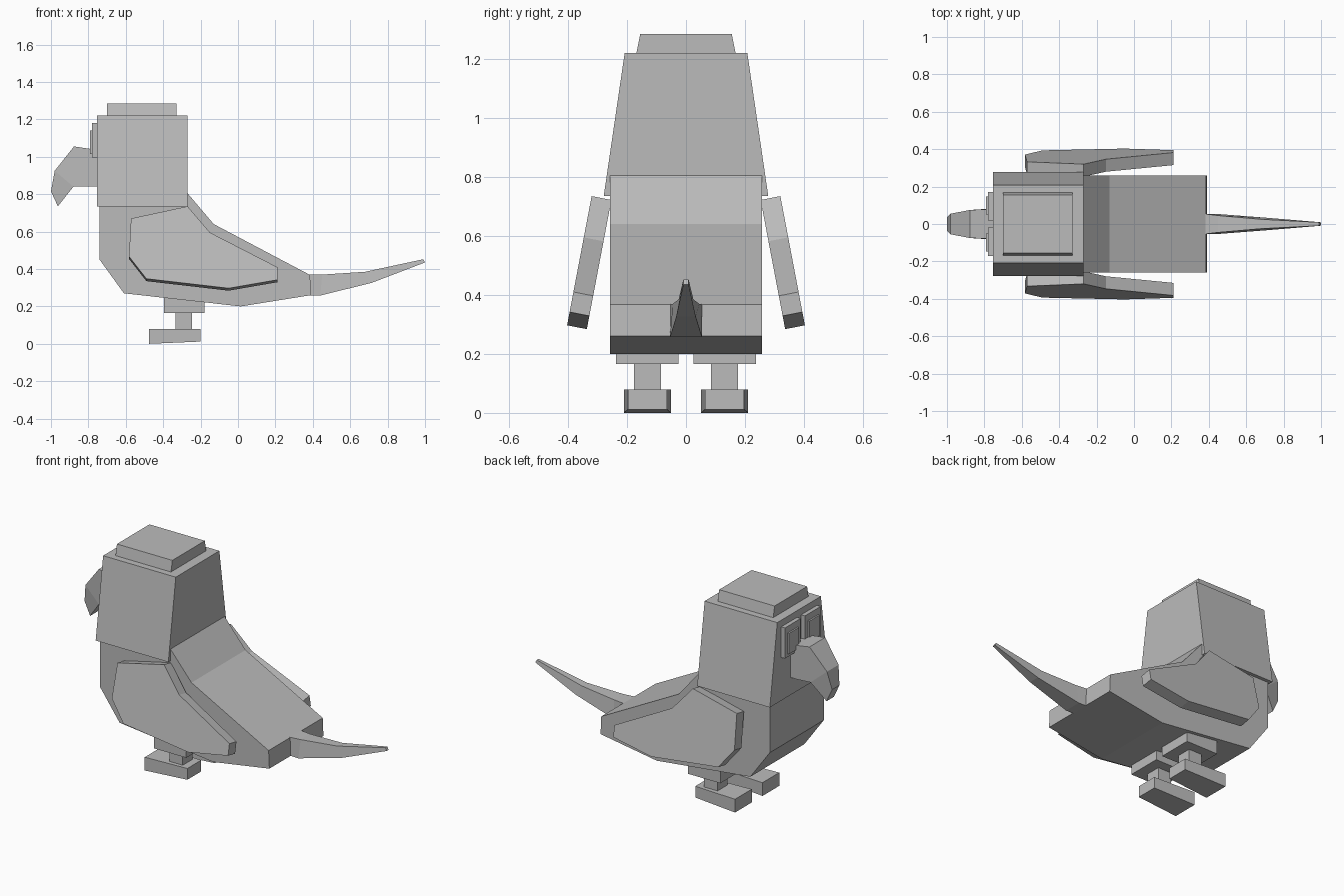
import bpy

cube = bpy.data.objects.get("Cube")
if cube:
    bpy.data.objects.remove(cube, do_unlink=True)

grey = bpy.data.materials.new("plain grey")
grey.use_nodes = True
grey.diffuse_color = (0.5, 0.5, 0.5, 1)
grey.node_tree.nodes["Principled BSDF"].inputs["Base Color"].default_value = (0.5, 0.5, 0.5, 1)


def loft(name, rings):
    """Join equal-sized rings of points into a closed, flat-faced solid."""
    n = len(rings[0])
    verts = [p for ring in rings for p in ring]
    faces = [tuple(range(n))[::-1], tuple(range(len(verts) - n, len(verts)))]
    for r in range(len(rings) - 1):
        for i in range(n):
            j = (i + 1) % n
            faces.append((r * n + i, r * n + j, r * n + n + j, r * n + n + i))
    mesh = bpy.data.meshes.new(name)
    mesh.from_pydata(verts, [], faces)
    mesh.materials.append(grey)
    obj = bpy.data.objects.new(name, mesh)
    bpy.context.collection.objects.link(obj)
    # Consistent outward normals
    bpy.context.view_layer.objects.active = obj
    obj.select_set(True)
    bpy.ops.object.mode_set(mode='EDIT')
    bpy.ops.mesh.select_all(action='SELECT')
    bpy.ops.mesh.normals_make_consistent(inside=False)
    bpy.ops.object.mode_set(mode='OBJECT')
    obj.select_set(False)
    return obj


def block(name, x, z, low, high=None, y=0):
    """Box between two x and two z values, with half widths at bottom and top."""
    high = high or low
    return loft(name, [[(x[0], y - w, h), (x[1], y - w, h), (x[1], y + w, h), (x[0], y + w, h)]
                       for h, w in zip(z, (low, high))])


def spine(name, sections):
    """Tapered limb from sections of top point, bottom point, top and bottom half width."""
    return loft(name, [[(t[0], -wt, t[1]), (t[0], wt, t[1]), (b[0], wb, b[1]), (b[0], -wb, b[1])]
                       for t, b, wt, wb in sections])


# Body: side profile extruded across the width
profile = [(-0.74, 0.76), (-0.74, 0.45), (-0.61, 0.27), (0.015, 0.2),
           (0.39, 0.26), (0.385, 0.368), (-0.13, 0.64), (-0.27, 0.805)]
loft("body", [[(x, y, z) for x, z in profile] for y in (-0.258, 0.258)])

# Head and crown
block("head", (-0.755, -0.27), (0.735, 1.22), 0.279, 0.208)
block("crown", (-0.7, -0.33), (1.22, 1.285), 0.168, 0.155)

# Hooked beak and upswept tail
spine("beak", [((-0.74, 1.035), (-0.74, 0.84), 0.08, 0.08),
               ((-0.877, 1.055), (-0.8, 0.84), 0.075, 0.08),
               ((-0.98, 0.925), (-0.88, 0.84), 0.055, 0.07),
               ((-1.0, 0.815), (-0.963, 0.735), 0.035, 0.035)])
spine("tail", [((0.37, 0.37), (0.37, 0.26), 0.055, 0.055),
               ((0.45, 0.37), (0.44, 0.258), 0.045, 0.054),
               ((0.68, 0.385), (0.715, 0.326), 0.025, 0.033),
               ((0.99, 0.452), (1.0, 0.435), 0.009, 0.009)])

# Parts in mirrored pairs
wing_outline = [(-0.572, 0.67), (-0.27, 0.735), (-0.15, 0.595), (0.21, 0.41),
                (0.21, 0.342), (-0.05, 0.297), (-0.49, 0.348), (-0.583, 0.467)]
for side, s in (("left", 1), ("right", -1)):
    # Wing slab leaning outward towards the bottom
    outer = [(x, s * (0.32 + (0.735 - z) * 0.19), z) for x, z in wing_outline]
    inner = [(x, y - s * 0.067, z - 0.013) for x, y, z in outer]
    loft(side + "_wing", [outer, inner])
    # Eye plate and pupil
    block(side + "_eye", (-0.78, -0.75), (0.995, 1.18), 0.075, y=s * 0.095)
    block(side + "_pupil", (-0.79, -0.775), (1.015, 1.14), 0.048, y=s * 0.098)
    # Thigh, shin and foot
    c = s * 0.131
    block(side + "_thigh", (-0.395, -0.18), (0.165, 0.26), 0.106, y=c)
    block(side + "_shin", (-0.335, -0.245), (0.07, 0.17), 0.046, y=c)
    loft(side + "_foot", [[(x, c - w, z), (x, c + w, z), (x, c + w, 0.08), (x, c - w, 0.08)]
                          for x, w, z in ((-0.475, 0.08, 0), (-0.2, 0.066, 0.012))])
